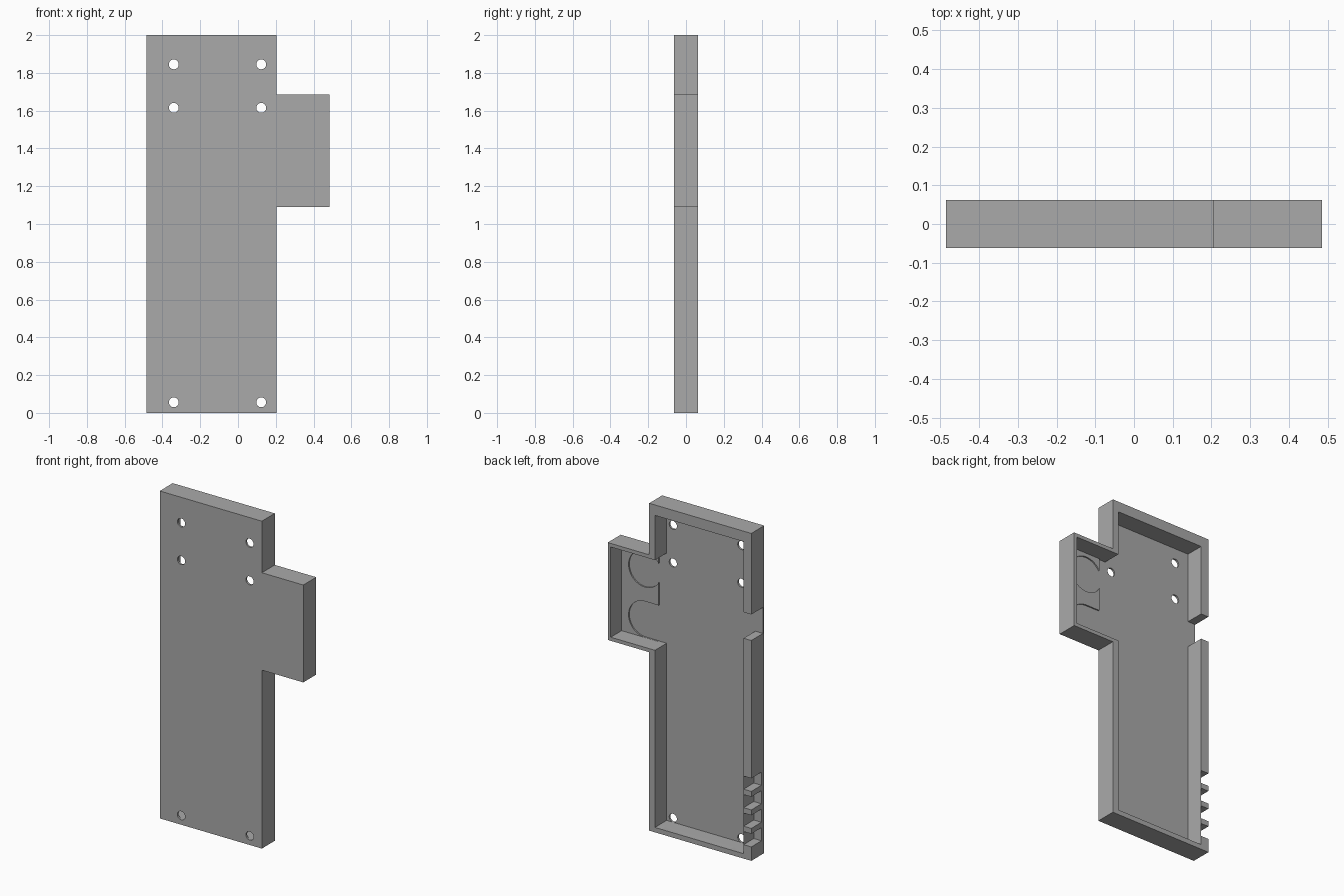
import bpy
import bmesh
import math
from mathutils import Matrix

cube = bpy.data.objects.get("Cube")
if cube:
    bpy.data.objects.remove(cube, do_unlink=True)

FRONT, BACK = -0.0625, 0.0625
FLOOR = FRONT + 0.012        # main floor level
TAB_FLOOR = FRONT + 0.02     # raised floor in the side tab
SILL = -0.036                # lower lip of the vents
OPEN = BACK + 0.05           # cutters run past the open back

grey = bpy.data.materials.new("plain_grey")
grey.use_nodes = True
grey.diffuse_color = (0.4, 0.4, 0.4, 1)
grey.node_tree.nodes["Principled BSDF"].inputs["Base Color"].default_value = (0.4, 0.4, 0.4, 1)


def add_object(name, bm):
    bmesh.ops.recalc_face_normals(bm, faces=bm.faces)
    mesh = bpy.data.meshes.new(name)
    bm.to_mesh(mesh)
    bm.free()
    obj = bpy.data.objects.new(name, mesh)
    bpy.context.collection.objects.link(obj)
    return obj


def prism(name, outline, y0, y1):
    """Extrude an (x, z) outline from y0 to y1."""
    bm = bmesh.new()
    face = bm.faces.new([bm.verts.new((x, y0, z)) for x, z in outline])
    new = bmesh.ops.extrude_face_region(bm, geom=[face])["geom"]
    verts = [v for v in new if isinstance(v, bmesh.types.BMVert)]
    bmesh.ops.translate(bm, verts=verts, vec=(0, y1 - y0, 0))
    return add_object(name, bm)


def cut(obj, cutter):
    mod = obj.modifiers.new("cut", "BOOLEAN")
    mod.operation = "DIFFERENCE"
    mod.solver = "EXACT"
    mod.object = cutter
    bpy.context.view_layer.update()
    evaluated = obj.evaluated_get(bpy.context.evaluated_depsgraph_get())
    mesh = bpy.data.meshes.new_from_object(evaluated)
    obj.modifiers.clear()
    obj.data = mesh
    bpy.data.objects.remove(cutter, do_unlink=True)


def cut_box(obj, x0, x1, z0, z1, y0):
    outline = [(x0, z0), (x1, z0), (x1, z1), (x0, z1)]
    cut(obj, prism("box_cutter", outline, y0, OPEN))


def cut_round(obj, x, z, radius, y0, y1, sides):
    bm = bmesh.new()
    bmesh.ops.create_cone(
        bm, cap_ends=True, segments=sides, radius1=radius, radius2=radius, depth=y1 - y0,
        matrix=Matrix.Translation((x, (y0 + y1) / 2, z)) @ Matrix.Rotation(math.pi / 2, 4, "X"))
    cut(obj, add_object("round_cutter", bm))


# Outer block with the side tab
LEFT, RIGHT, TAB = 0.205, -0.485, 0.485
LOW, HIGH = 1.09, 1.685
case = prism("case_half", [(RIGHT, 0), (LEFT, 0), (LEFT, LOW), (TAB, LOW), (TAB, HIGH),
                           (LEFT, HIGH), (LEFT, 2), (RIGHT, 2)], FRONT, BACK)

# Main pocket, tab pocket and the strip of main floor that reaches into the tab
cut_box(case, -0.433, 0.166, 0.03, 1.936, FLOOR)
cut_box(case, 0.1, 0.465, LOW + 0.022, HIGH - 0.022, TAB_FLOOR)
cut_box(case, 0.1, 0.215, LOW + 0.022, HIGH - 0.022, FLOOR)

# Shallow round recesses in the tab; the lower one opens sideways
cut_round(case, 0.308, 1.53, 0.11, FLOOR, TAB_FLOOR + 0.02, 48)
cut_round(case, 0.308, 1.223, 0.11, FLOOR, TAB_FLOOR + 0.02, 48)
slot = [(0.2, 1.113), (0.308, 1.113), (0.308, 1.333), (0.2, 1.333)]
cut(case, prism("slot_cutter", slot, FLOOR, TAB_FLOOR + 0.02))

# Connector gap and the row of vents in the long wall
cut_box(case, -0.6, -0.4, 1.346, 1.505, FLOOR)
for i in range(4):
    bottom = 0.085 + i * 0.113
    cut_box(case, -0.6, -0.433, bottom, bottom + 0.08, SILL)

# Screw holes through the floor
for x in (-0.34, 0.123):
    for z in (0.056, 1.615, 1.845):
        cut_round(case, x, z, 0.026, FRONT - 0.05, OPEN, 32)

# Material and shading
case.data.materials.clear()
case.data.materials.append(grey)
for face in case.data.polygons:
    face.material_index = 0
bpy.context.view_layer.objects.active = case
case.select_set(True)
bpy.ops.object.shade_smooth_by_angle(angle=math.radians(30))
